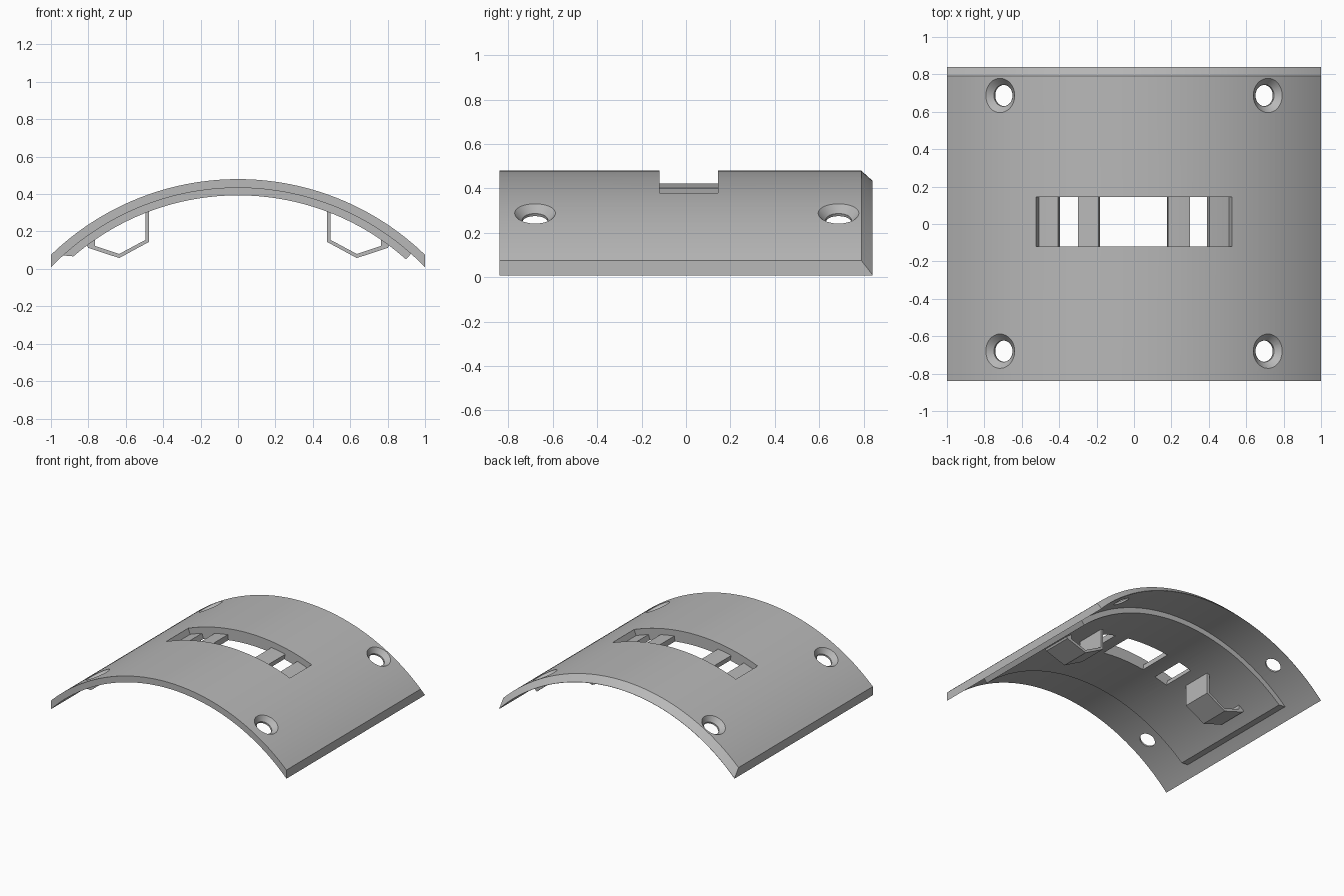
import bpy, bmesh
from math import sin, cos, asin, radians
from mathutils import Matrix

cube = bpy.data.objects.get("Cube")
if cube:
    bpy.data.objects.remove(cube, do_unlink=True)

AXIS_Z = -0.957                    # height of the common arc axis
R_TOP, R_MID, R_LOW = 1.437, 1.39, 1.35

grey = bpy.data.materials.new("grey_plastic")
grey.use_nodes = True
colour = (0.48, 0.48, 0.48, 1)
grey.diffuse_color = colour
grey.node_tree.nodes["Principled BSDF"].inputs["Base Color"].default_value = colour


def arc(r, a0, a1, n=64):
    """Points (x, z) on an arc about the axis; angles run from vertical."""
    angles = [a0 + (a1 - a0) * i / n for i in range(n + 1)]
    return [(r * sin(a), AXIS_Z + r * cos(a)) for a in angles]


def make_object(name, bm):
    bmesh.ops.recalc_face_normals(bm, faces=bm.faces)
    mesh = bpy.data.meshes.new(name)
    bm.to_mesh(mesh)
    bm.free()
    mesh.materials.append(grey)
    obj = bpy.data.objects.new(name, mesh)
    bpy.context.collection.objects.link(obj)
    return obj


def band(name, sections):
    """Loft sections (y, outer points, inner points) into a solid band."""
    bm = bmesh.new()
    rings = [[bm.verts.new((x, y, z)) for x, z in outer + inner[::-1]]
             for y, outer, inner in sections]
    m = len(rings[0])
    for a, b in zip(rings, rings[1:]):
        for i in range(m):
            j = (i + 1) % m
            bm.faces.new((a[i], a[j], b[j], b[i]))
    for ring in (rings[0], rings[-1]):
        for i in range(m // 2 - 1):
            bm.faces.new((ring[i], ring[i + 1], ring[m - 2 - i], ring[m - 1 - i]))
    return make_object(name, bm)


def sector(name, r0, r1, a0, a1, y0, y1):
    outer, inner = arc(r1, a0, a1, 24), arc(r0, a0, a1, 24)
    return band(name, [(y0, outer, inner), (y1, outer, inner)])


def cone_cutter(angle, y, r_axis0, r_axis1, rad0, rad1):
    bm = bmesh.new()
    place = (Matrix.Translation((0, y, AXIS_Z)) @ Matrix.Rotation(angle, 4, 'Y')
             @ Matrix.Translation((0, 0, (r_axis0 + r_axis1) / 2)))
    bmesh.ops.create_cone(bm, cap_ends=True, segments=40, radius1=rad0,
                          radius2=rad1, depth=r_axis1 - r_axis0, matrix=place)
    return make_object("hole_cutter", bm)


def cut(obj, cutter):
    cutter.hide_render = True
    mod = obj.modifiers.new("cut", 'BOOLEAN')
    mod.operation, mod.solver, mod.object = 'DIFFERENCE', 'EXACT', cutter
    bpy.context.view_layer.objects.active = obj
    bpy.ops.object.modifier_apply(modifier=mod.name)
    bpy.data.objects.remove(cutter, do_unlink=True)


# Main curved plate, trimmed upright at the sides, chamfered along the back
def trimmed(r):
    return arc(r, -asin(1 / r), asin(1 / r))


top, under = trimmed(R_TOP), trimmed(R_MID)
plate = band("curved_plate", [(-0.84, top, under), (0.79, top, under),
                              (0.84, trimmed(R_MID + 0.002), under)])

# Slot window with radial ends
SLOT = (-0.12, 0.145)
cut(plate, sector("slot_cutter", 1.3, 1.5, -0.374, 0.374, *SLOT))

# Countersunk screw holes in the four corners
for side in (-1, 1):
    for y in (-0.68, 0.687):
        tilt = side * radians(29.9)
        cut(plate, cone_cutter(tilt, y, 1.3, 1.5, 0.057, 0.057))
        cut(plate, cone_cutter(tilt, y, 1.402, 1.468, 0.058, 0.122))

# Inner reinforcing plate, with one squared-off end
outer = arc(R_MID + 0.001, -0.738, 0.728)
inner = arc(R_LOW, -0.710, 0.728)
liner = band("inner_plate", [(-0.53, outer, inner), (0.53, outer, inner)])
for a0, a1 in ((-0.297, -0.2175), (-0.136, 0.132), (0.2175, 0.294)):
    cut(liner, sector("window_cutter", 1.25, 1.5, a0, a1, *SLOT))

# Hollow brackets hanging under the plate
bracket_out = [(0.475, 0.31), (0.475, 0.145), (0.635, 0.058), (0.80, 0.112), (0.815, 0.135)]
bracket_in = [(0.495, 0.31), (0.495, 0.155), (0.635, 0.080), (0.765, 0.123), (0.765, 0.17)]
brackets = []
for side, label in ((1, "left"), (-1, "right")):
    outer = [(side * x, z) for x, z in bracket_out]
    inner = [(side * x, z) for x, z in bracket_in]
    brackets.append(band(label + "_bracket", [(0, outer, inner), (0.23, outer, inner)]))

# Smooth curved surfaces, keep hard edges
bpy.ops.object.select_all(action='DESELECT')
for obj in [plate, liner] + brackets:
    obj.select_set(True)
bpy.context.view_layer.objects.active = plate
bpy.ops.object.shade_smooth_by_angle(angle=radians(25))
